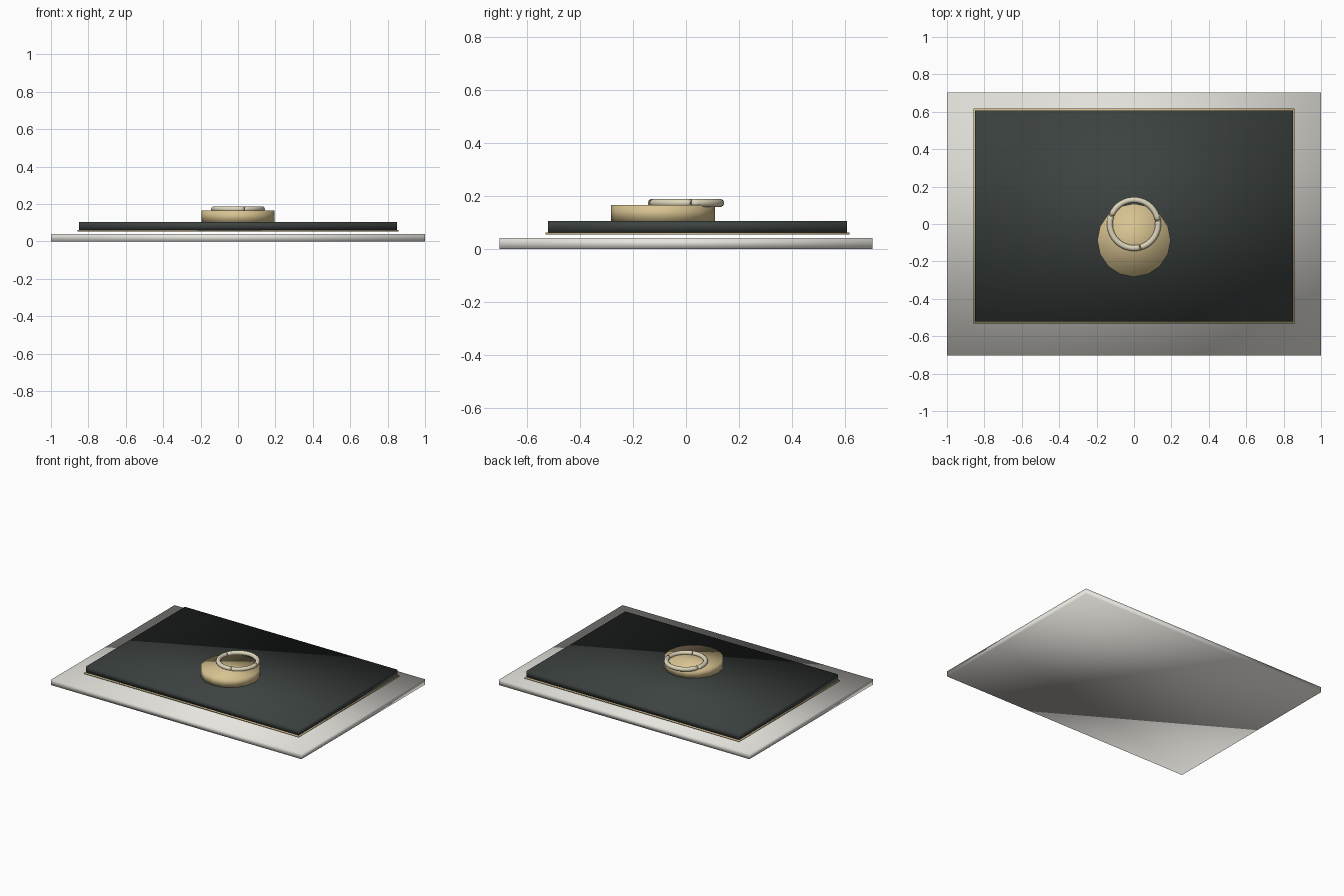
import bpy, bmesh, math

if "Cube" in bpy.data.objects:
    bpy.data.objects.remove(bpy.data.objects["Cube"])

def material(name, rgb):
    m = bpy.data.materials.new(name)
    m.diffuse_color = (*rgb, 1)
    m.use_nodes = True
    m.node_tree.nodes["Principled BSDF"].inputs["Base Color"].default_value = m.diffuse_color
    return m

stone = material("pale_stone", (0.80, 0.78, 0.73))
brass = material("brass", (0.68, 0.54, 0.28))
slate = material("dark_slate", (0.045, 0.055, 0.052))
cream = material("pale_metal", (0.72, 0.66, 0.49))

def finish(name, bm, mat):
    bmesh.ops.recalc_face_normals(bm, faces=bm.faces)
    me = bpy.data.meshes.new(name)
    bm.to_mesh(me)
    bm.free()
    me.shade_smooth()
    me.materials.append(mat)
    ob = bpy.data.objects.new(name, me)
    bpy.context.collection.objects.link(ob)
    return ob

def box(name, x, y, z, mat):
    bm = bmesh.new()
    bmesh.ops.create_cube(bm, size=1)
    for v in bm.verts:
        for i, (lo, hi) in enumerate((x, y, z)):
            v.co[i] = hi if v.co[i] > 0 else lo
    return finish(name, bm, mat)

def arc_tube(name, centre, radius, tube, start, end, mat, steps=16, sides=10):
    bm = bmesh.new()
    rings = []
    for i in range(steps + 1):
        a = math.radians(start + (end - start) * i / steps)
        ring = []
        for j in range(sides):
            b = 2 * math.pi * j / sides
            r = radius + tube * math.cos(b)
            ring.append(bm.verts.new((centre[0] + r * math.cos(a),
                                      centre[1] + r * math.sin(a),
                                      centre[2] + tube * math.sin(b))))
        rings.append(ring)
    for p, q in zip(rings, rings[1:]):
        for j in range(sides):
            k = (j + 1) % sides
            bm.faces.new((p[j], p[k], q[k], q[j]))
    bm.faces.new(rings[0])
    bm.faces.new(rings[-1])
    return finish(name, bm, mat)

# Base plate, thin trim sheet and dark panel
box("base_plate", (-1, 1), (-0.704, 0.704), (0, 0.04), stone)
box("trim_sheet", (-0.857, 0.857), (-0.531, 0.618), (0.054, 0.062), brass)
box("dark_panel", (-0.85, 0.85), (-0.521, 0.608), (0.062, 0.105), slate)

# Sixteen-sided round boss
bm = bmesh.new()
bmesh.ops.create_cone(bm, cap_ends=True, segments=16, radius1=0.196,
                      radius2=0.196, depth=0.064)
bmesh.ops.translate(bm, verts=bm.verts, vec=(0, -0.087, 0.134))
finish("boss", bm, brass)

# Ring of three arcs with narrow joints
joints = (8, 160, 285, 368)
for n, (a, b) in enumerate(zip(joints, joints[1:]), 1):
    arc_tube(f"ring_arc_{n}", (0, 0, 0.173), 0.129, 0.0155, a + 1, b - 1, cream)
